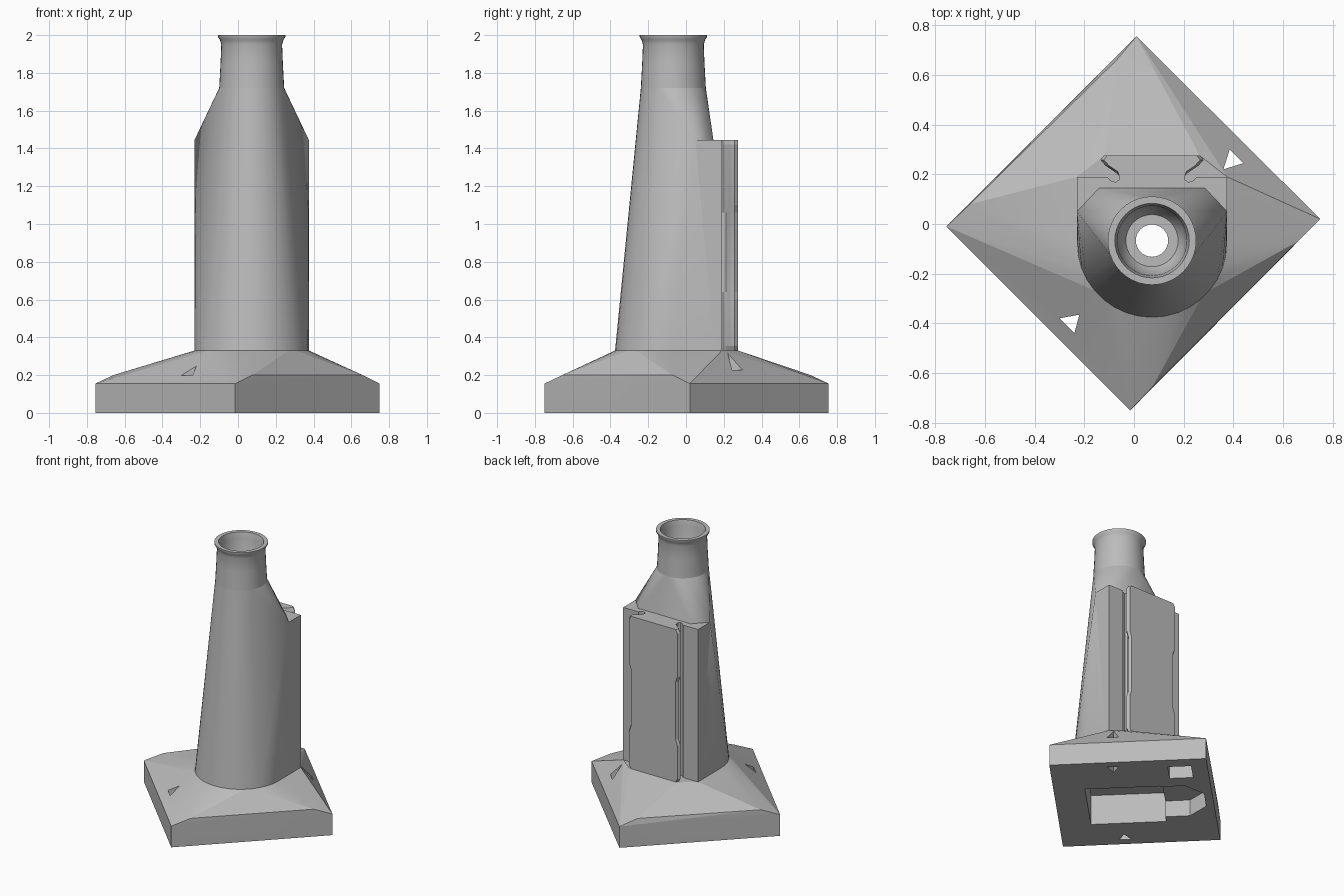
import bpy, bmesh, math
from mathutils import Vector

if "Cube" in bpy.data.objects:
    bpy.data.objects.remove(bpy.data.objects["Cube"], do_unlink=True)

# Single flat colour
grey = bpy.data.materials.new("light grey")
grey.use_nodes = True
grey.diffuse_color = (0.5, 0.5, 0.5, 1)
grey.node_tree.nodes["Principled BSDF"].inputs["Base Color"].default_value = (0.5, 0.5, 0.5, 1)

CX, CY = 0.0725, -0.067       # axis of the chimney
HALF = 0.3025                 # half width of the tower
FOOT, SHOULDER, NECK = 0.33, 1.445, 1.72


def finish(name, bm):
    bmesh.ops.recalc_face_normals(bm, faces=bm.faces)
    mesh = bpy.data.meshes.new(name)
    bm.to_mesh(mesh)
    bm.free()
    mesh.materials.append(grey)
    obj = bpy.data.objects.new(name, mesh)
    bpy.context.collection.objects.link(obj)
    return obj


def at(points, z):
    return [(x, y, z) for x, y in points]


def circle(r, n, cx=CX, cy=CY, turn=0.0):
    return [(cx + r * math.cos(turn + math.tau * i / n),
             cy + r * math.sin(turn + math.tau * i / n)) for i in range(n)]


def hull(name, points):
    bm = bmesh.new()
    for p in points:
        bm.verts.new(p)
    bmesh.ops.convex_hull(bm, input=bm.verts)
    bmesh.ops.delete(bm, geom=[v for v in bm.verts if not v.link_faces], context='VERTS')
    bmesh.ops.dissolve_limit(bm, angle_limit=0.005, verts=bm.verts, edges=bm.edges)
    return finish(name, bm)


def loft(name, rings, closed=False):
    """Join equal rings; cap the ends or close the loop."""
    bm = bmesh.new()
    rows = [[bm.verts.new(p) for p in ring] for ring in rings]
    n = len(rows[0])
    pairs = list(zip(rows, rows[1:]))
    if closed:
        pairs.append((rows[-1], rows[0]))
    else:
        bm.faces.new(rows[0])
        bm.faces.new(rows[-1])
    for a, b in pairs:
        for i in range(n):
            j = (i + 1) % n
            bm.faces.new((a[i], a[j], b[j], b[i]))
    return finish(name, bm)


def cut(target, outline, low, high):
    cutter = loft("cutter", [at(outline, low), at(outline, high)])
    cutter.hide_render = True
    mod = target.modifiers.new("cut", 'BOOLEAN')
    mod.operation, mod.solver, mod.object = 'DIFFERENCE', 'EXACT', cutter
    bpy.ops.object.select_all(action='DESELECT')
    bpy.context.view_layer.objects.active = target
    target.select_set(True)
    bpy.ops.object.modifier_apply(modifier=mod.name)
    bpy.data.objects.remove(cutter, do_unlink=True)


def smooth(obj, degrees):
    bpy.ops.object.select_all(action='DESELECT')
    bpy.context.view_layer.objects.active = obj
    obj.select_set(True)
    bpy.ops.object.shade_smooth_by_angle(angle=math.radians(degrees))


def floor_point(u, v):
    """Fractions along the two edges of the square base."""
    p = Vector((0.75, 0.02)) + u * Vector((-0.74, 0.73)) + v * Vector((-0.77, -0.77))
    return p.x, p.y


def floor_box(u0, u1, v0, v1):
    return [floor_point(*c) for c in ((u0, v0), (u1, v0), (u1, v1), (u0, v1))]


# U-shaped footprint: straight back, round front
front = [(CX + HALF * math.cos(math.pi * (1 + i / 18)),
          -0.073 + HALF * math.sin(math.pi * (1 + i / 18))) for i in range(19)]
rail_foot = [(-0.23, 0.19), (-0.12, 0.275), (0.265, 0.275), (0.375, 0.19)]

# Sloped base plate
square = [(0.01, 0.755), (0.75, 0.02), (-0.015, -0.75), (-0.755, -0.01)]
inner = [(-0.07, 0.66), (0.66, -0.07), (0.075, -0.655), (-0.66, 0.08)]
base = hull("base", at(square, 0) + at(square, 0.155) + at(inner, 0.2)
            + at(front + rail_foot, FOOT))

# Triangular through holes and underside pockets
cut(base, [(0.385, 0.3), (0.44, 0.245), (0.36, 0.22)], -0.1, 0.5)
cut(base, [(-0.3, -0.38), (-0.22, -0.365), (-0.24, -0.44)], -0.1, 0.5)
cut(base, floor_box(0.2, 0.68, 0.31, 0.74), -0.1, 0.22)
cut(base, circle(0.215, 8, *floor_point(0.76, 0.5), math.pi / 8), -0.1, 0.12)
cut(base, floor_box(0.75, 0.9, 0.08, 0.22), -0.1, 0.1)

# Tapered tower body
back = [(-0.23, 0.15), (0.375, 0.15)]
shoulder = [(-0.23, 0.05), (-0.14, 0.145), (0.285, 0.145), (0.375, 0.05)]
body = hull("tower_body", at(front + back, FOOT) + at(shoulder, SHOULDER)
            + at(circle(0.172, 40), NECK))

# Central bore through body and base
for part in (base, body):
    cut(part, circle(0.065, 32), -0.2, 1.9)

# Flared neck with a hollow inside
profile = [(0.105, NECK), (0.172, NECK), (0.165, 1.85), (0.161, 1.95), (0.168, 1.975),
           (0.178, 1.99), (0.178, 2.0), (0.15, 2.0), (0.14, 1.96), (0.132, 1.76)]
neck = loft("flared_neck", [at(circle(r, 40), z) for r, z in profile], closed=True)

# Back block with a mounting rail; its flanks narrow halfway up
half = [(-0.23, 0.05), (-0.23, 0.19), (-0.108, 0.19), (-0.095, 0.175), (-0.075, 0.168),
        (-0.06, 0.178), (-0.06, 0.195), (-0.08, 0.212), (-0.115, 0.235),
        (-0.135, 0.258), (-0.122, 0.275)]


def rail_outline(inset):
    left = [(x + (inset if y > 0.2 else 0), y) for x, y in half]
    return left + [(2 * CX - x, y) for x, y in reversed(left)]


levels = [(FOOT, 0.014), (0.355, 0), (0.6, 0), (0.64, 0.014), (1.06, 0.014),
          (1.1, 0), (1.42, 0), (SHOULDER, 0.014)]
rail = loft("back_rail", [at(rail_outline(d), z) for z, d in levels])

for part, angle in ((base, 10), (body, 25), (neck, 40), (rail, 15)):
    smooth(part, angle)
